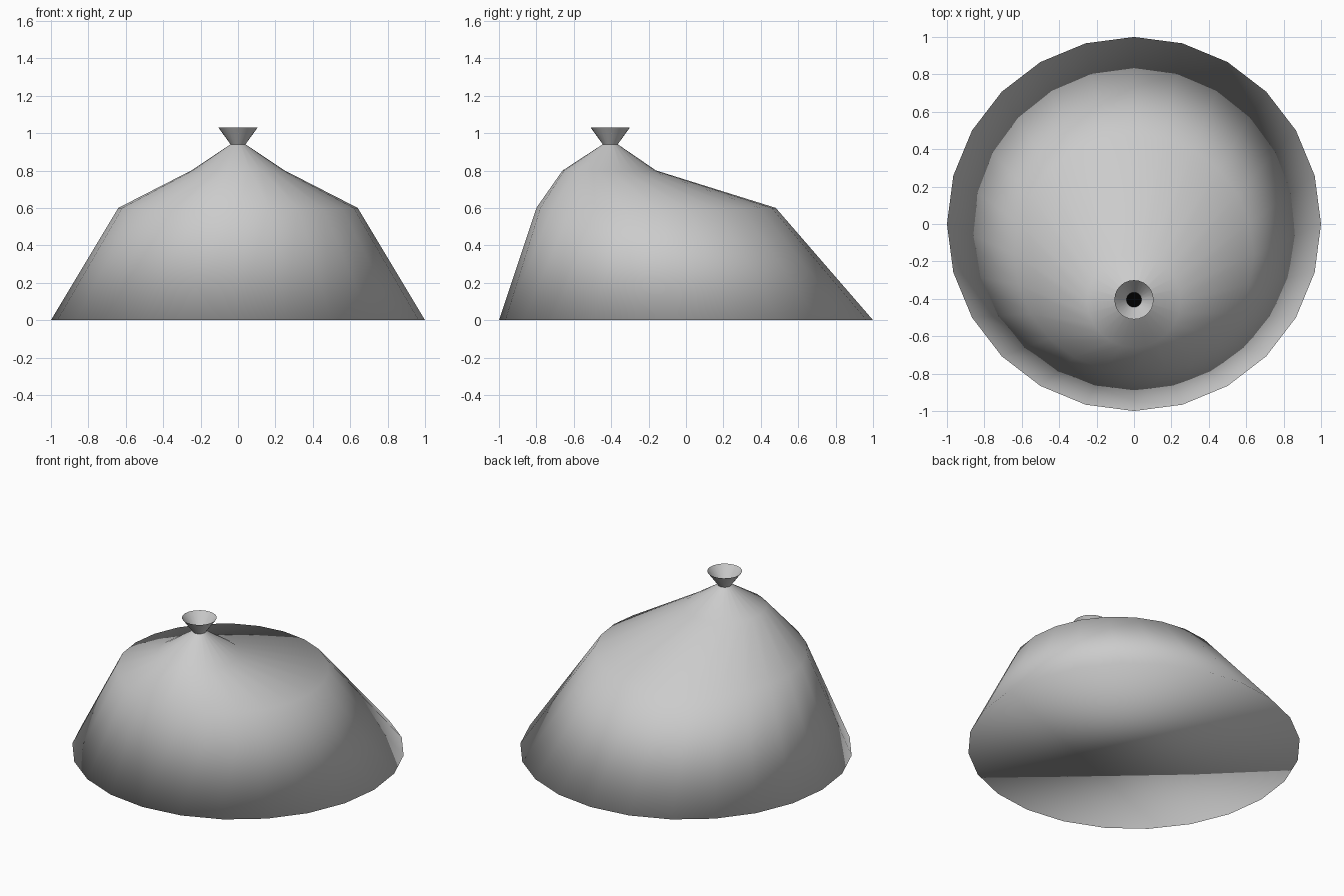
import bpy, bmesh
from math import sin, cos, tau

if "Cube" in bpy.data.objects:
    bpy.data.objects.remove(bpy.data.objects["Cube"])

SIDES = 24


def loft(name, rings, cap_bottom=False, color=None):
    """Skin circular rings given as (radius, centre_y, z)."""
    bm = bmesh.new()
    loops = [[bm.verts.new((r * cos(tau * i / SIDES), cy + r * sin(tau * i / SIDES), z))
              for i in range(SIDES)] for r, cy, z in rings]
    for a, b in zip(loops, loops[1:]):
        for i in range(SIDES):
            j = (i + 1) % SIDES
            bm.faces.new((a[i], a[j], b[j], b[i]))
    if cap_bottom:
        bm.faces.new(loops[0][::-1])
    if len(loops) == 1:
        bm.faces.new(loops[0])
    for f in bm.faces:
        f.smooth = True
    me = bpy.data.meshes.new(name)
    bm.to_mesh(me)
    bm.free()
    ob = bpy.data.objects.new(name, me)
    bpy.context.collection.objects.link(ob)
    if color:
        mat = bpy.data.materials.new(name + "_material")
        mat.diffuse_color = color
        mat.use_nodes = True
        mat.node_tree.nodes["Principled BSDF"].inputs["Base Color"].default_value = mat.diffuse_color
        me.materials.append(mat)
    return ob


# Slumped bag body, leaning toward the front, closed underneath
loft("bag_body", [(1.0, 0, 0), (0.64, -0.16, 0.6), (0.25, -0.41, 0.8), (0.04, -0.405, 0.94)],
     cap_bottom=True)

# Flared open top above the pinched neck
loft("flared_top", [(0.04, -0.405, 0.94), (0.105, -0.405, 1.03)])

# Dark disc closing the neck
loft("neck_opening", [(0.04, -0.405, 0.94)], color=(0, 0, 0, 1))
